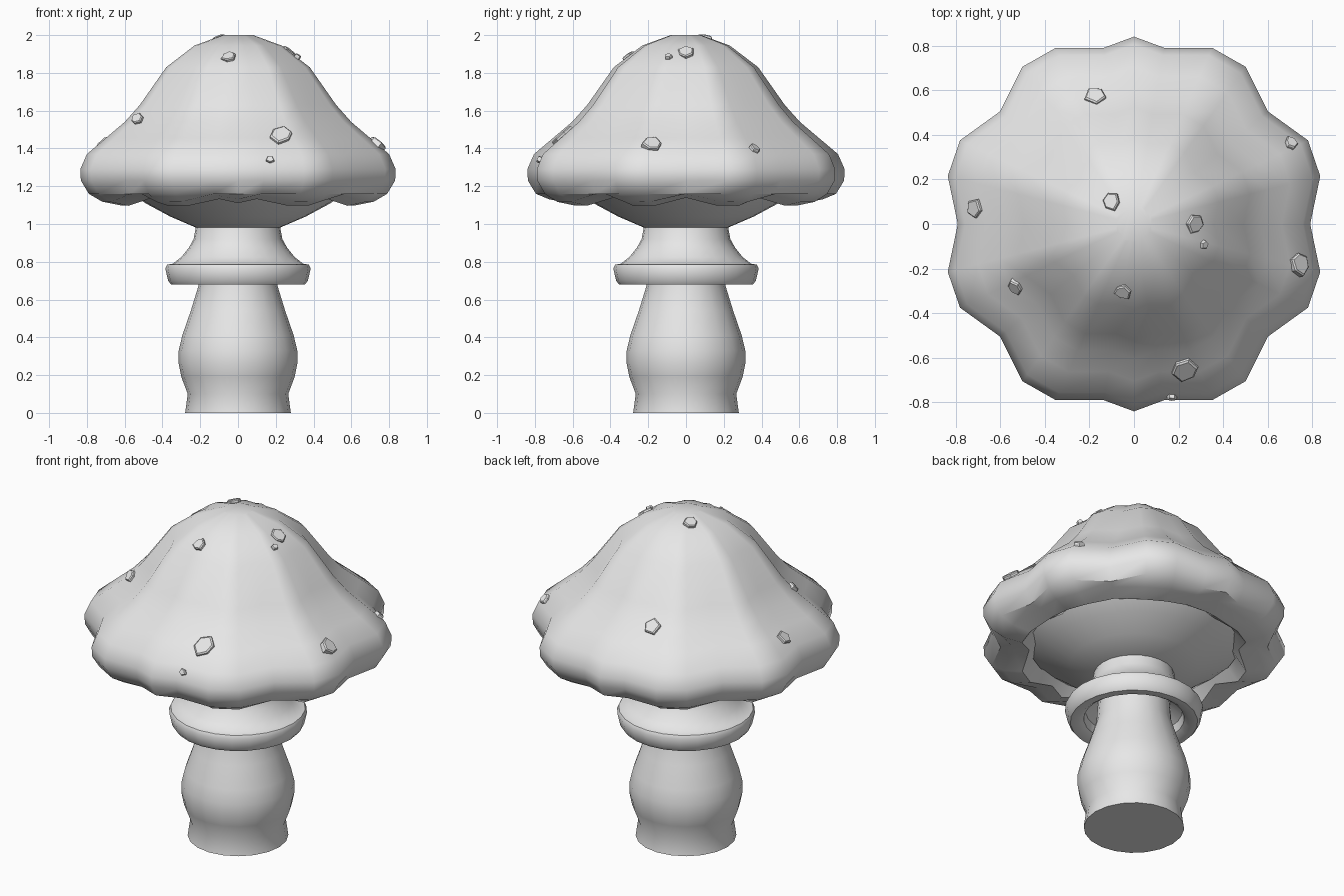
import bpy
import math
import random
from mathutils import Vector
from mathutils.bvhtree import BVHTree

cube = bpy.data.objects.get("Cube")
if cube:
    bpy.data.objects.remove(cube, do_unlink=True)
random.seed(4)

grey = bpy.data.materials.new("plain_grey")
grey.use_nodes = True
grey.diffuse_color = (0.8, 0.8, 0.8, 1)
grey.node_tree.nodes["Principled BSDF"].inputs["Base Color"].default_value = (0.8, 0.8, 0.8, 1)


def make(name, verts, faces, smooth=40):
    mesh = bpy.data.meshes.new(name)
    mesh.from_pydata(verts, [], faces)
    mesh.materials.append(grey)
    obj = bpy.data.objects.new(name, mesh)
    bpy.context.collection.objects.link(obj)
    if smooth:
        bpy.ops.object.select_all(action='DESELECT')
        obj.select_set(True)
        bpy.context.view_layer.objects.active = obj
        bpy.ops.object.shade_smooth_by_angle(angle=math.radians(smooth))
    return obj


def skin(rings, cap_start=False, cap_end=False):
    """Join equal-length rings (anticlockwise, bottom to top) with quads."""
    n = len(rings[0])
    verts = [v for ring in rings for v in ring]
    faces = [(k * n + i, k * n + (i + 1) % n, (k + 1) * n + (i + 1) % n, (k + 1) * n + i)
             for k in range(len(rings) - 1) for i in range(n)]
    if cap_start:
        faces.append(tuple(reversed(range(n))))
    if cap_end:
        faces.append(tuple(range(len(verts) - n, len(verts))))
    return verts, faces


def lathe(name, profile, sides, **caps):
    rings = [[(r * math.cos(math.tau * i / sides), r * math.sin(math.tau * i / sides), z)
              for i in range(sides)] for r, z in profile]
    return make(name, *skin(rings, **caps))


# Stem with a bulge near the ground
lathe("stem", [(0.28, 0), (0.266, 0.1), (0.3, 0.19), (0.314, 0.26), (0.314, 0.33),
               (0.295, 0.41), (0.25, 0.54), (0.21, 0.67), (0.2, 0.8)], 20, cap_start=True)

# Flared skirt with a hollow underside
lathe("skirt", [(0.2, 0.8), (0.27, 0.75), (0.28, 0.7), (0.31, 0.68), (0.355, 0.68),
                (0.37, 0.7), (0.385, 0.765), (0.375, 0.785), (0.345, 0.79), (0.3, 0.825),
                (0.26, 0.875), (0.235, 0.92), (0.22, 1.0)], 24)

# Bowl under the cap
lathe("cap_underside", [(0.2, 0.98), (0.22, 0.98), (0.36, 1.04), (0.49, 1.11),
                        (0.6, 1.19), (0.68, 1.28)], 28, cap_start=True)

# Lobed cap: one quarter of the outline, mirrored to the full ring
quarter = [(0.79, 0), (0.835, 0.215), (0.78, 0.375), (0.6, 0.505),
           (0.5, 0.705), (0.35, 0.79), (0.135, 0.79), (0, 0.84)]
half = quarter + [(-x, y) for x, y in reversed(quarter[:-1])]
outline = half + [(x, -y) for x, y in reversed(half[1:-1])]
profile = [(0.56, 1.17), (0.62, 1.095), (0.72, 1.115), (0.79, 1.16), (0.832, 1.23),
           (0.835, 1.29), (0.8, 1.37), (0.7, 1.455), (0.6, 1.54), (0.52, 1.63),
           (0.38, 1.83), (0.23, 1.945), (0.08, 2.0)]
rings = []
for r, z in profile:
    ring = []
    for x, y in outline:
        valley = (0.868 - math.hypot(x, y)) / 0.08
        lift = 0.045 * valley if z < 1.15 else 0
        ring.append((x * r / 0.835, y * r / 0.835, z + lift))
    rings.append(ring)
cap = make("cap", *skin(rings, cap_end=True))

# Small irregular chips lying on the cap
tree = BVHTree.FromPolygons([v.co for v in cap.data.vertices],
                            [tuple(p.vertices) for p in cap.data.polygons])
chips = [(-0.17, 0.57, 0.055), (-0.1, 0.1, 0.045), (-0.71, 0.07, 0.05), (0.27, 0, 0.045),
         (0.31, -0.09, 0.02), (0.74, -0.18, 0.055), (-0.53, -0.28, 0.04),
         (-0.05, -0.3, 0.04), (0.23, -0.65, 0.065), (0.17, -0.77, 0.022),
         (0.7, 0.36, 0.03), (0.82, 0.29, 0.02)]
for x, y, size in chips:
    hit, normal, _, _ = tree.ray_cast(Vector((x, y, 3)), Vector((0, 0, -1)))
    if hit is None:
        continue
    turn = normal.to_track_quat('Z', 'Y')
    sides = random.choice((5, 6))
    spin = random.random()
    outline_pts = [(size * random.uniform(0.8, 1.1), math.tau * (i + spin) / sides)
                   for i in range(sides)]
    layers = [[hit + turn @ Vector((s * r * math.cos(a), s * r * math.sin(a), h))
               for r, a in outline_pts]
              for s, h in ((1, -0.02), (1, 0.012), (0.85, 0.018))]
    make("cap_chip", *skin(layers, True, True), smooth=0)
